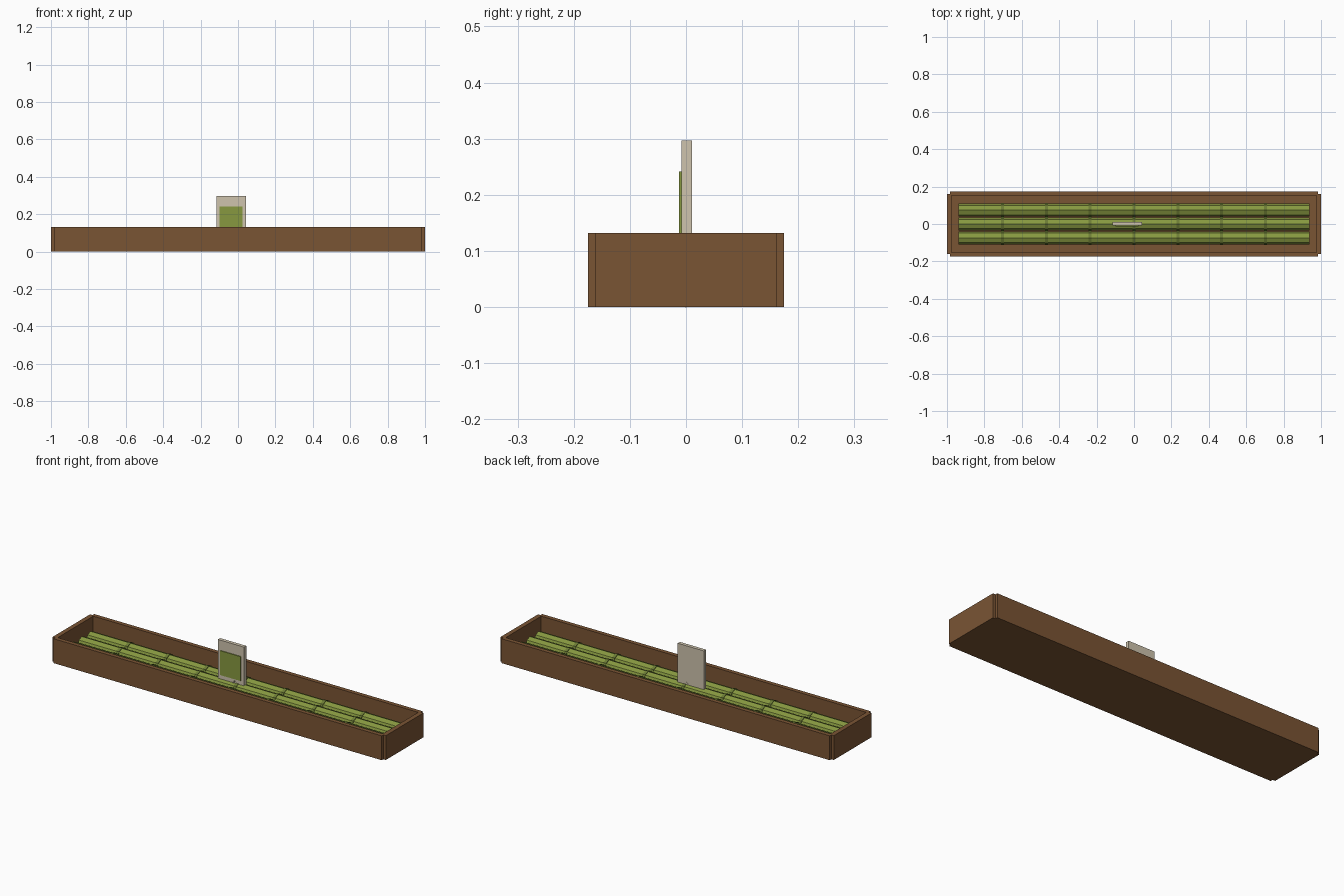
import bpy, math
from mathutils import Vector

if "Cube" in bpy.data.objects:
    bpy.data.objects.remove(bpy.data.objects["Cube"])


def material(name, rgb):
    m = bpy.data.materials.new(name)
    m.diffuse_color = (*rgb, 1)
    m.use_nodes = True
    m.node_tree.nodes["Principled BSDF"].inputs["Base Color"].default_value = m.diffuse_color
    return m


BROWN = material("brown wood", (0.195, 0.089, 0.034))
GREEN = material("bamboo green", (0.243, 0.318, 0.051))
DARK = material("joint green", (0.15, 0.2, 0.035))
CREAM = material("cream card", (0.62, 0.55, 0.42))


def box(name, lo, hi, mat):
    lo, hi = Vector(lo), Vector(hi)
    bpy.ops.mesh.primitive_cube_add(size=1, location=(lo + hi) / 2)
    ob = bpy.context.object
    ob.name = name
    ob.scale = hi - lo
    ob.data.materials.append(mat)
    return ob


def rod(name, a, b, r1, r2, sides, mat):
    # Straight or tapered prism from a to b with a corner edge on top
    a, b = Vector(a), Vector(b)
    bpy.ops.mesh.primitive_cone_add(vertices=sides, radius1=r1, radius2=r2,
                                    depth=(b - a).length, location=(a + b) / 2)
    ob = bpy.context.object
    ob.name = name
    ob.rotation_euler = (b - a).to_track_quat('Z', 'Y').to_euler()
    ob.data.materials.append(mat)
    return ob


# Planter tray: floor, long sides and end boards with stepped corners
H = 0.132
box("tray_floor", (-0.98, -0.158, 0), (0.98, 0.158, 0.018), BROWN)
for s, side in ((-1, "front"), (1, "back")):
    y0, y1 = sorted((s * 0.152, s * 0.175))
    box(side + "_board", (-0.985, y0, 0), (0.985, y1, H), BROWN)
for s, side in ((-1, "left"), (1, "right")):
    x0, x1 = sorted((s * 0.975, s * 1.0))
    box(side + "_end_board", (x0, -0.161, 0), (x1, 0.161, H), BROWN)

# Three stalks lying side by side, with raised joints
L, R, Z = 0.9375, 0.035, 0.055
for i, y in enumerate((-0.074, 0, 0.074)):
    rod(f"stalk_{i + 1}", (-L, y, Z), (L, y, Z), R, R, 8, GREEN)
    for k in range(1, 8):
        x = -L + k * 2 * L / 8
        rod(f"stalk_{i + 1}_joint_{k}", (x - 0.008, y, Z), (x + 0.008, y, Z),
            R + 0.003, R + 0.003, 8, DARK)

# Sign with a green panel on its front, held by a slanted spike
box("sign_card", (-0.115, -0.008, 0.087), (0.042, 0.011, 0.297), CREAM)
box("sign_panel", (-0.098, -0.0125, 0.11), (0.025, -0.0078, 0.242), GREEN)
rod("sign_spike", (-0.012, 0, 0.1), (-0.108, 0, 0.0), 0.012, 0.001, 4, CREAM)
